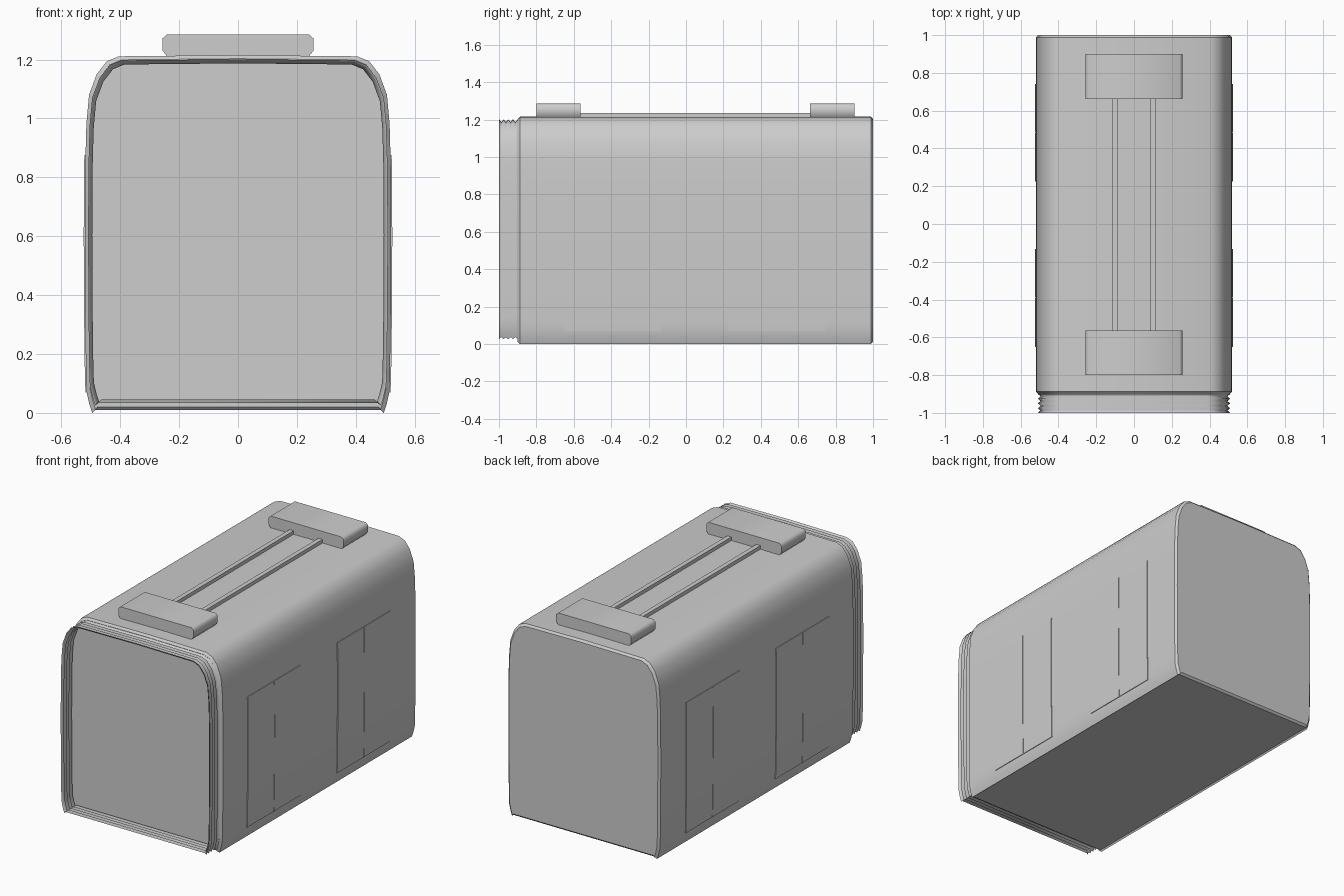
import bpy, bmesh
from math import radians

cube = bpy.data.objects.get("Cube")
if cube:
    bpy.data.objects.remove(cube, do_unlink=True)

grey = bpy.data.materials.new("mid grey")
grey.use_nodes = True
grey.diffuse_color = (0.61, 0.61, 0.61, 1)
grey.node_tree.nodes["Principled BSDF"].inputs["Base Color"].default_value = (0.61, 0.61, 0.61, 1)

# Half cross-section of the carriage, from the underside to the roof (x, z)
HALF = [(0.488, 0.009), (0.495, 0.0), (0.505, 0.03), (0.514, 0.07), (0.516, 0.12),
        (0.519, 0.35), (0.52, 0.6), (0.519, 0.83), (0.515, 0.98), (0.506, 1.08),
        (0.48, 1.15), (0.446, 1.194), (0.405, 1.211)]
SECTION = HALF + [(0, 1.215)] + [(-x, z) for x, z in reversed(HALF)]


def loft(name, rings, angle=30, capped=True):
    """Skin equal-length rings of 3D points, closing the ends if capped."""
    bm = bmesh.new()
    loops = [[bm.verts.new(p) for p in ring] for ring in rings]
    for a, b in zip(loops, loops[1:]):
        for i in range(len(a)):
            j = (i + 1) % len(a)
            bm.faces.new((a[i], a[j], b[j], b[i]))
    if capped:
        bm.faces.new(loops[0])
        bm.faces.new(loops[-1])
    bmesh.ops.recalc_face_normals(bm, faces=bm.faces)
    mesh = bpy.data.meshes.new(name)
    bm.to_mesh(mesh)
    bm.free()
    obj = bpy.data.objects.new(name, mesh)
    bpy.context.collection.objects.link(obj)
    mesh.materials.append(grey)
    bpy.ops.object.select_all(action='DESELECT')
    obj.select_set(True)
    bpy.context.view_layer.objects.active = obj
    bpy.ops.object.shade_smooth_by_angle(angle=radians(angle))


def ring(y, width, low, high):
    """Cross-section fitted to a half width and height range at y."""
    return [(x * width / 0.52, y, low + z * (high - low) / 1.215) for x, z in SECTION]


def side_x(z):
    """Half width of the carriage side at height z."""
    for (x0, z0), (x1, z1) in zip(HALF[1:], HALF[2:]):
        if z0 <= z <= z1:
            return x0 + (x1 - x0) * (z - z0) / (z1 - z0)


# Carriage shell with bevelled ends
loft("carriage_body", [ring(-0.9, 0.508, 0.012, 1.203), ring(-0.888, 0.52, 0, 1.215),
                       ring(0.988, 0.52, 0, 1.215), ring(1.0, 0.508, 0.012, 1.203)], 36)

# Open pleated gangway bellows in front of the end wall
pleats = []
for i in range(9):
    y = -1 + i * 0.0125
    pleats.append(ring(y, 0.495, 0.037, 1.187) if i % 2 else ring(y, 0.509, 0.025, 1.201))
loft("gangway_bellows", pleats, 110, capped=False)

# Thin door leaves following the side curve
heights = [0.07, 0.12, 0.35, 0.6, 0.83, 0.875]
for side, label in ((1, "left"), (-1, "right")):
    for start, place in ((-0.65, "front"), (0.225, "rear")):
        for leaf in range(2):
            y0 = start + leaf * 0.26
            y1 = y0 + 0.257
            rings = []
            for z in heights:
                x = side_x(z)
                rings.append([(side * (x + d), y, z)
                              for d, y in ((-0.003, y0), (0.004, y0), (0.004, y1), (-0.003, y1))])
            loft(f"{label}_{place}_door_leaf_{leaf + 1}", rings)

# Roof equipment boxes with chamfered sides
BOX = [(0.24, 1.21), (0.256, 1.23), (0.256, 1.272), (0.242, 1.285)]
outline = BOX + [(-x, z) for x, z in reversed(BOX)]
for name, y0, y1 in (("front_roof_unit", -0.8, -0.563), ("rear_roof_unit", 0.663, 0.9)):
    loft(name, [[(x, y, z) for x, z in outline] for y in (y0, y1)], 50)

# Pair of roof conduits joining the boxes
for side, label in ((1, "left"), (-1, "right")):
    rect = [(-0.014, 1.2), (0.014, 1.2), (0.014, 1.236), (-0.014, 1.236)]
    loft(label + "_roof_conduit",
         [[(side * 0.099 + x, y, z) for x, z in rect] for y in (-0.57, 0.67)])
